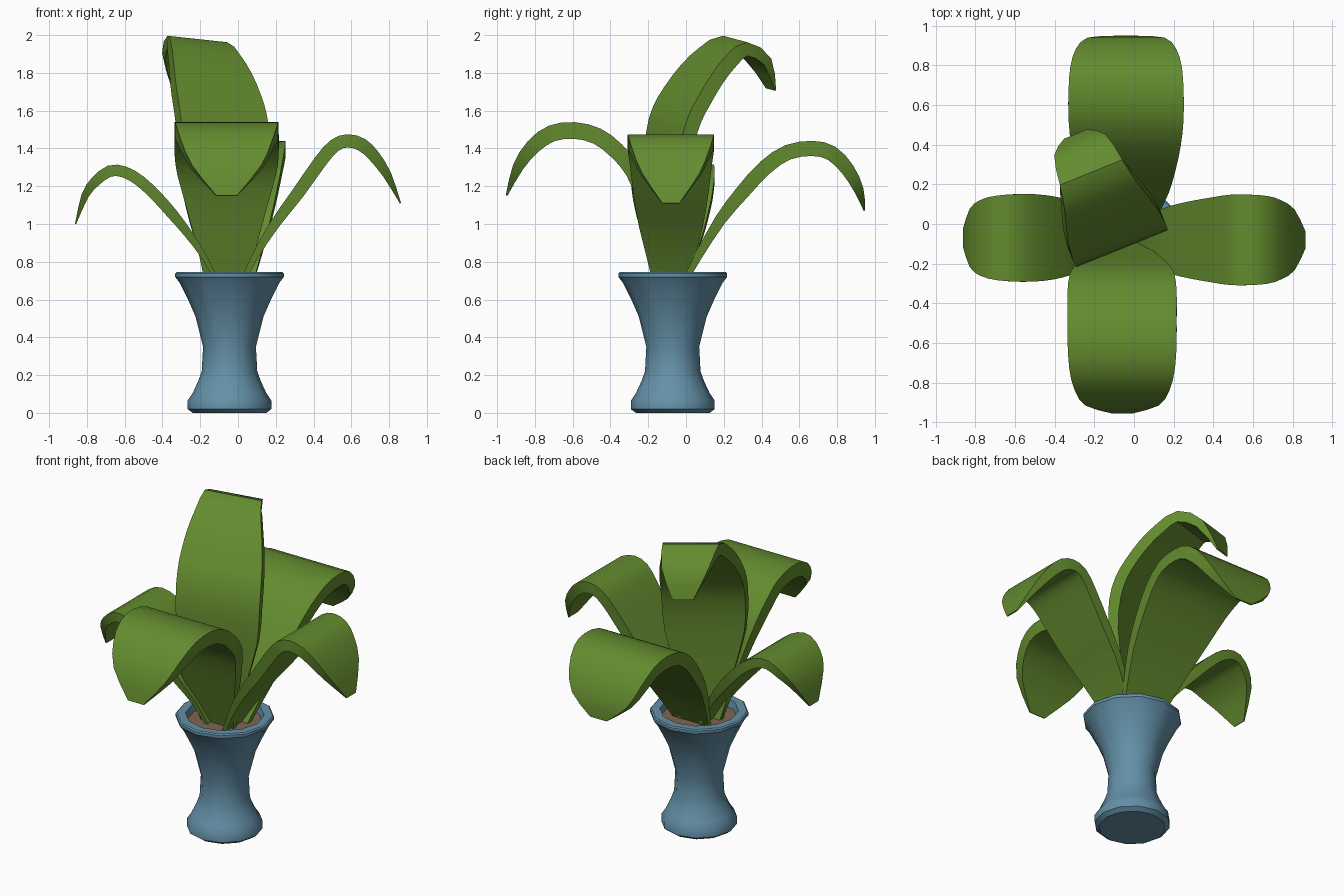
import bpy, bmesh, math
from mathutils import Vector

if "Cube" in bpy.data.objects:
    bpy.data.objects.remove(bpy.data.objects["Cube"])

CX, CY = -0.045, -0.07   # vase axis


def material(name, rgb):
    m = bpy.data.materials.new(name)
    m.diffuse_color = (*rgb, 1)
    m.use_nodes = True
    m.node_tree.nodes["Principled BSDF"].inputs["Base Color"].default_value = m.diffuse_color
    return m


BLUE = material("blue_glaze", (0.127, 0.28, 0.39))
GREEN = material("leaf_green", (0.125, 0.26, 0.028))
BROWN = material("soil_brown", (0.22, 0.13, 0.08))


def finish(bm, name, mat, angle=35):
    bmesh.ops.recalc_face_normals(bm, faces=bm.faces)
    me = bpy.data.meshes.new(name)
    bm.to_mesh(me)
    bm.free()
    me.materials.append(mat)
    ob = bpy.data.objects.new(name, me)
    bpy.context.collection.objects.link(ob)
    bpy.ops.object.select_all(action='DESELECT')
    ob.select_set(True)
    bpy.context.view_layer.objects.active = ob
    bpy.ops.object.shade_smooth_by_angle(angle=math.radians(angle))
    return ob


def lathe(name, profile, mat, sides=12):
    bm = bmesh.new()
    rings = []
    for r, z in profile:
        rings.append([bm.verts.new((CX + r * math.cos(2 * math.pi * i / sides),
                                    CY + r * math.sin(2 * math.pi * i / sides), z))
                      for i in range(sides)])
    for a, b in zip(rings, rings[1:]):
        for i in range(sides):
            j = (i + 1) % sides
            bm.faces.new((a[i], a[j], b[j], b[i]))
    bm.faces.new(rings[0])
    bm.faces.new(rings[-1])
    return finish(bm, name, mat)


# Vase: foot, waist, flared rim and hollow mouth
lathe("vase", [(0.195, 0), (0.222, 0.02), (0.222, 0.065), (0.195, 0.105), (0.165, 0.17),
               (0.147, 0.22), (0.14, 0.35), (0.18, 0.51), (0.215, 0.59), (0.265, 0.69),
               (0.288, 0.72), (0.288, 0.738), (0.28, 0.745), (0.23, 0.745),
               (0.215, 0.66)], BLUE)
# Soil filling the mouth
lathe("soil", [(0.20, 0.65), (0.222, 0.70)], BROWN)

# Shared leaf outline: relative width and thickness from base to tip
WIDTH = [0.38, 0.55, 0.74, 0.86, 0.95, 1, 1, 0.97, 0.87, 0.67, 0.2]
THICK = [0.3, 0.5, 0.75, 0.95, 1, 1, 1, 1, 0.9, 0.65, 0.1]


def refine(rows):
    """Insert a smooth midpoint (Catmull-Rom) between neighbouring rows."""
    v = [Vector(r) for r in rows]
    v = [2 * v[0] - v[1]] + v + [2 * v[-1] - v[-2]]
    out = []
    for a, b, c, d in zip(v, v[1:], v[2:], v[3:]):
        out += [b, (b + c) * 9 / 16 - (a + d) / 16]
    return out + [v[-2]]


def leaf(name, angle, half_width, thick, path, tilt=0.0, shift=0.0, widths=WIDTH):
    """Solid arching strip; path holds (distance from axis, height)."""
    a = math.radians(angle)
    out = Vector((math.cos(a), math.sin(a), 0))
    side = Vector((math.sin(a), -math.cos(a), tilt))
    rows = refine([(u, z, w, t) for (u, z), w, t in zip(path, widths, THICK)])
    bm = bmesh.new()
    rings = []
    for i, (u, z, w, t) in enumerate(rows):
        p, q = rows[max(i - 1, 0)], rows[min(i + 1, len(rows) - 1)]
        d = Vector((q[0] - p[0], q[1] - p[1])).normalized()
        n = (out * -d.y + Vector((0, 0, d.x))) * (thick * t / 2)
        c = Vector((CX, CY, z)) + out * u + side * shift
        w = side * (half_width * w)
        rings.append([bm.verts.new(v) for v in (c - w + n, c + w + n, c + w - n, c - w - n)])
    for r, s in zip(rings, rings[1:]):
        for i in range(4):
            j = (i + 1) % 4
            bm.faces.new((r[i], r[j], s[j], s[i]))
    bm.faces.new(rings[0])
    bm.faces.new(rings[-1])
    return finish(bm, name, GREEN)


leaf("front_leaf", -90, 0.275, 0.088,
     [(0.02, 0.62), (0.08, 0.85), (0.145, 1.10), (0.21, 1.28), (0.30, 1.39), (0.40, 1.465),
      (0.52, 1.495), (0.64, 1.48), (0.74, 1.41), (0.82, 1.30), (0.88, 1.15)], shift=0.015,
     widths=[0.36, 0.54, 0.78, 0.95, 1, 1, 1, 0.97, 0.87, 0.67, 0.2])
leaf("back_leaf", 90, 0.29, 0.08,
     [(0.04, 0.65), (0.13, 0.82), (0.25, 1.02), (0.37, 1.17), (0.49, 1.30), (0.61, 1.38),
      (0.74, 1.40), (0.84, 1.375), (0.925, 1.29), (0.985, 1.18), (1.015, 1.07)], shift=0.005)
leaf("left_leaf", 180, 0.22, 0.06,
     [(0.05, 0.66), (0.13, 0.82), (0.22, 0.95), (0.30, 1.05), (0.38, 1.14), (0.47, 1.225),
      (0.555, 1.275), (0.635, 1.28), (0.71, 1.225), (0.765, 1.15), (0.815, 1.00)])
leaf("right_leaf", 0, 0.228, 0.07,
     [(0.05, 0.65), (0.13, 0.82), (0.24, 1.00), (0.36, 1.16), (0.48, 1.33), (0.555, 1.415),
      (0.625, 1.44), (0.70, 1.42), (0.765, 1.36), (0.835, 1.26), (0.905, 1.11)], shift=0.01)
# Tall centre leaf, leaning back, slightly rolled and narrowing upward
leaf("centre_leaf", 112, 0.25, 0.08,
     [(0.0, 0.62), (-0.01, 0.95), (-0.015, 1.25), (0.0, 1.45), (0.04, 1.58), (0.10, 1.68),
      (0.18, 1.79), (0.27, 1.88), (0.37, 1.94), (0.50, 1.87), (0.575, 1.71)],
     tilt=-0.1, shift=-0.035,
     widths=[0.36, 0.65, 0.95, 1, 1, 0.97, 0.89, 0.78, 0.68, 0.56, 0.25])
